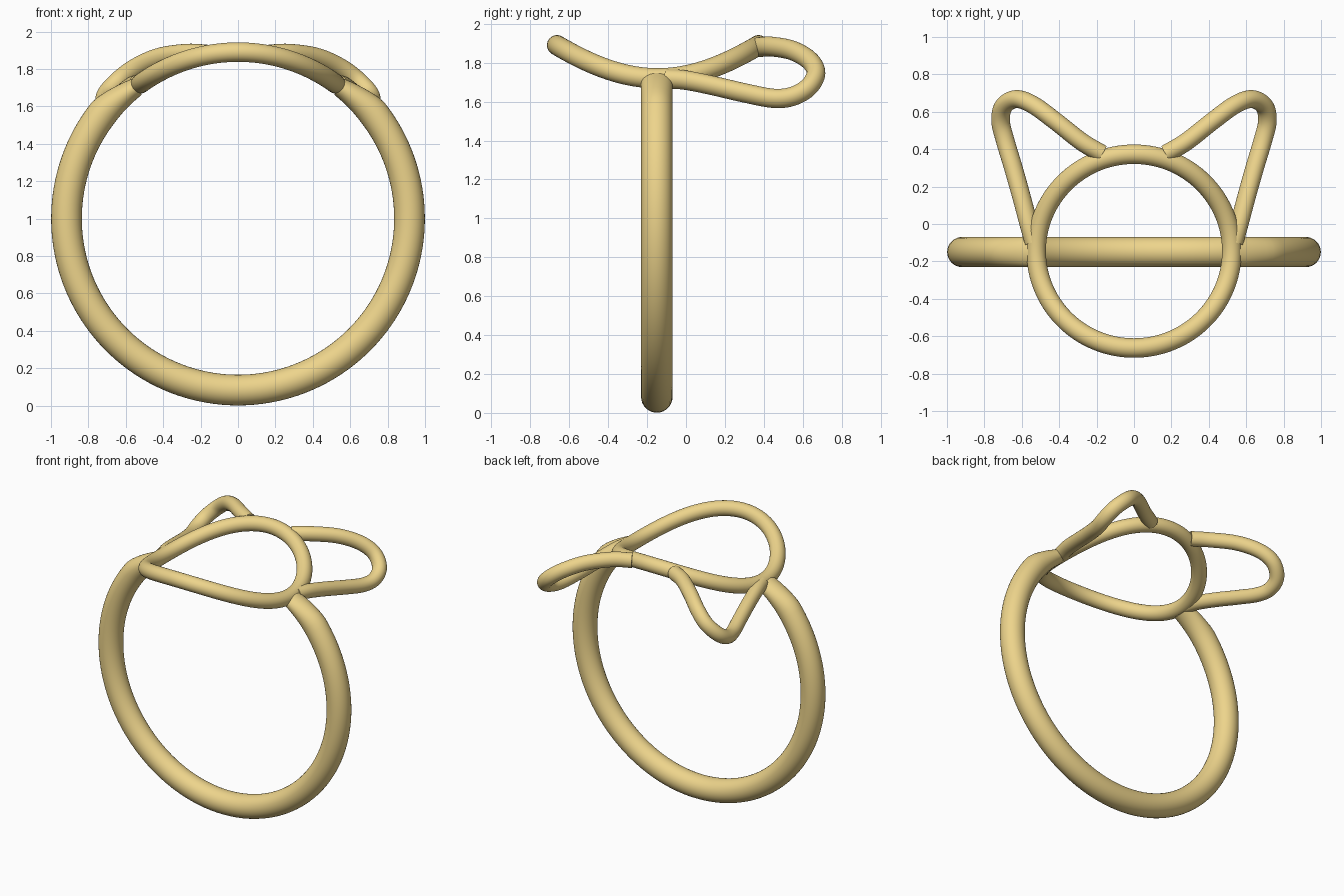
import bpy, bmesh
from math import sin, cos, pi, radians, sqrt
from mathutils import Vector

if "Cube" in bpy.data.objects:
    bpy.data.objects.remove(bpy.data.objects["Cube"])

AXIS_Z = 1.0      # height of the finger axis (runs along y)
PLANE_Y = -0.15   # plane of the band

gold = bpy.data.materials.new("gold")
gold.diffuse_color = (0.85, 0.66, 0.26, 1)
gold.use_nodes = True
gold.node_tree.nodes["Principled BSDF"].inputs["Base Color"].default_value = gold.diffuse_color


def sweep(name, pts, sizes, closed=False, sides=32):
    """Sweep an ellipse along pts; sizes = (radius away from finger, sideways radius)."""
    bm = bmesh.new()
    n = len(pts)
    rings = []
    for i, p in enumerate(pts):
        a = pts[i - 1] if closed or i > 0 else p
        b = pts[(i + 1) % n] if closed or i < n - 1 else p
        t = (b - a).normalized()
        u = Vector((p.x, 0, p.z - AXIS_Z))
        u = (u - t * u.dot(t)).normalized()
        v = t.cross(u)
        ru, rv = sizes[i]
        rings.append([bm.verts.new(p + u * ru * cos(2 * pi * k / sides)
                                   + v * rv * sin(2 * pi * k / sides))
                      for k in range(sides)])
    for i in range(n if closed else n - 1):
        r, s = rings[i], rings[(i + 1) % n]
        for k in range(sides):
            j = (k + 1) % sides
            bm.faces.new((r[k], r[j], s[j], s[k]))
    if not closed:
        bm.faces.new(rings[0])
        bm.faces.new(rings[-1])
    bmesh.ops.recalc_face_normals(bm, faces=bm.faces)
    mesh = bpy.data.meshes.new(name)
    bm.to_mesh(mesh)
    bm.free()
    obj = bpy.data.objects.new(name, mesh)
    bpy.context.collection.objects.link(obj)
    mesh.materials.append(gold)
    bpy.ops.object.select_all(action='DESELECT')
    obj.select_set(True)
    bpy.context.view_layer.objects.active = obj
    bpy.ops.object.shade_smooth_by_angle(angle=radians(40))
    return obj


def smooth_path(keys, steps=8):
    """Catmull-Rom curve through the key points."""
    k = [Vector(p) for p in keys]
    k = [2 * k[0] - k[1]] + k + [2 * k[-1] - k[-2]]
    out = []
    for i in range(1, len(k) - 2):
        p0, p1, p2, p3 = k[i - 1:i + 3]
        for s in range(steps):
            t = s / steps
            out.append(0.5 * (2 * p1 + (p2 - p0) * t
                              + (2 * p0 - 5 * p1 + 4 * p2 - p3) * t ** 2
                              + (3 * p1 - 3 * p2 + p3 - p0) * t ** 3))
    return out + [k[-2]]


# Finger band: open loop whose ends flatten where they meet the head outline
start, full, count = 37.5, 51, 120
pts, sizes = [], []
for i in range(count + 1):
    deg = start + (360 - 2 * start) * i / count
    near = min(deg, 360 - deg)
    f = min(1, (near - start) / (full - start))
    R = 0.888 + 0.029 * f
    pts.append(Vector((R * sin(radians(deg)), PLANE_Y, AXIS_Z + R * cos(radians(deg)))))
    sizes.append((0.05 + 0.032 * f, 0.081))
sweep("band", pts, sizes)

# Head outline: circle wrapped over the finger cylinder
pts = []
for i in range(128):
    a = 2 * pi * i / 128
    x = 0.523 * cos(a)
    pts.append(Vector((x, -0.145 + 0.518 * sin(a), AXIS_Z + sqrt(0.89 ** 2 - x * x))))
sweep("head_outline", pts, [(0.052, 0.052)] * 128, closed=True)

# Pair of ears: bent wire loops
ear = [(0.17, 0.375, 1.88), (0.28, 0.44, 1.883), (0.42, 0.55, 1.862),
       (0.54, 0.637, 1.81), (0.63, 0.668, 1.745), (0.697, 0.63, 1.675),
       (0.713, 0.55, 1.628), (0.69, 0.45, 1.617), (0.645, 0.30, 1.645),
       (0.60, 0.14, 1.682), (0.563, 0.0, 1.71), (0.535, -0.1, 1.718)]
for side, label in ((-1, "left"), (1, "right")):
    path = smooth_path([(side * x, y, z) for x, y, z in ear])
    sweep("ear_" + label, path, [(0.051, 0.048)] * len(path))
